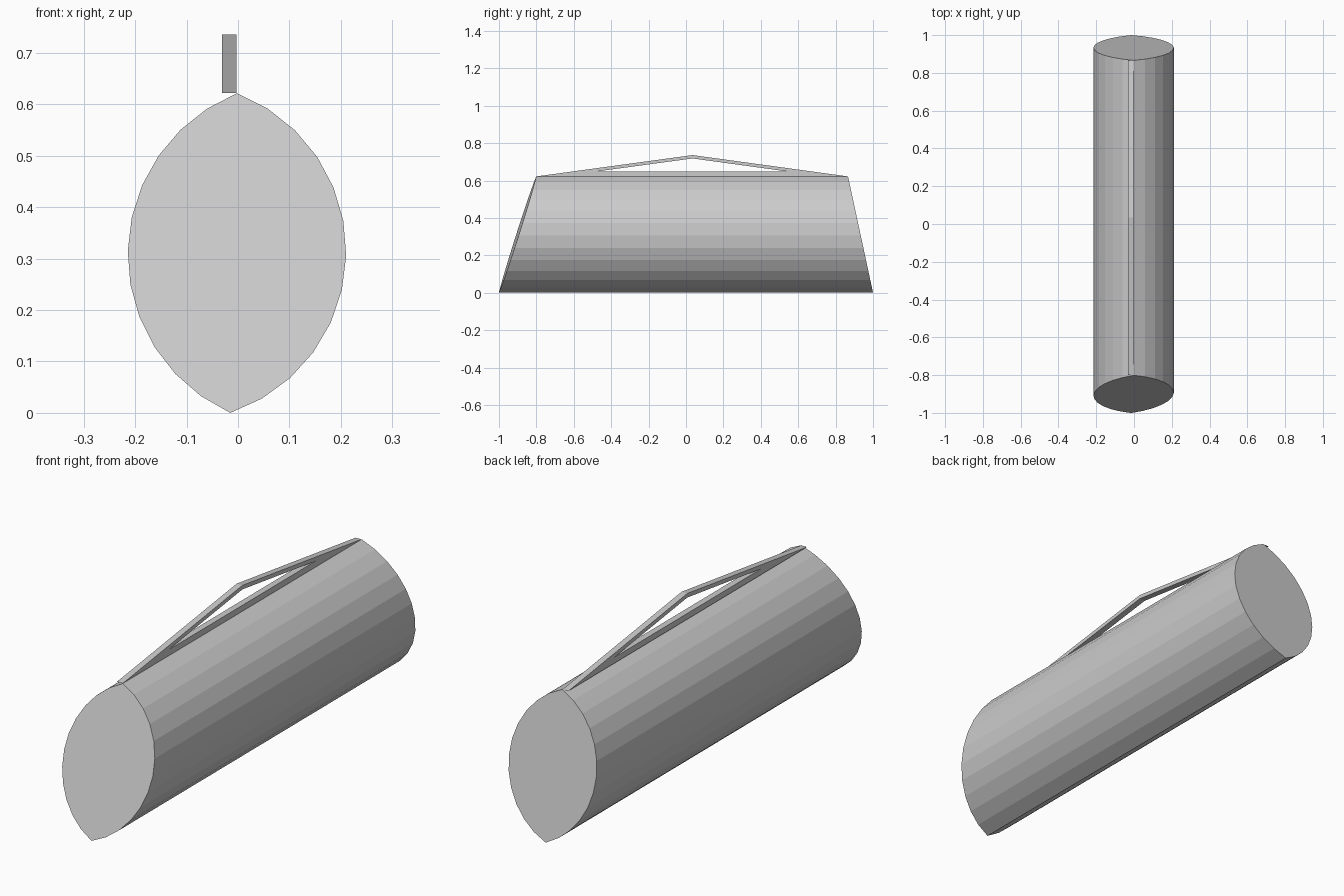
import bpy, bmesh, math

cube = bpy.data.objects.get("Cube")
if cube:
    bpy.data.objects.remove(cube, do_unlink=True)

grey = bpy.data.materials.new("plain grey")
grey.use_nodes = True
grey.diffuse_color = (0.6, 0.6, 0.6, 1)
grey.node_tree.nodes["Principled BSDF"].inputs["Base Color"].default_value = (0.6, 0.6, 0.6, 1)


def bridge(bm, a, b):
    """Join two closed loops with a ring of quads."""
    n = len(a)
    for i in range(n):
        j = (i + 1) % n
        bm.faces.new((a[i], a[j], b[j], b[i]))


def finish(name, bm):
    bmesh.ops.recalc_face_normals(bm, faces=bm.faces)
    mesh = bpy.data.meshes.new(name)
    bm.to_mesh(mesh)
    bm.free()
    mesh.materials.append(grey)
    obj = bpy.data.objects.new(name, mesh)
    bpy.context.collection.objects.link(obj)


def arc(start, end, sag, steps=12):
    """Circular arc bulging to the right of start -> end, without its end point."""
    dx, dz = end[0] - start[0], end[1] - start[1]
    chord = math.hypot(dx, dz)
    ux, uz = dx / chord, dz / chord
    r = (chord ** 2 / 4 + sag ** 2) / (2 * sag)
    half = math.asin(chord / 2 / r)
    points = []
    for i in range(steps):
        t = half * (2 * i / steps - 1)
        along = chord / 2 + r * math.sin(t)
        out = r * math.cos(t) - r + sag
        points.append((start[0] + ux * along + uz * out,
                       start[1] + uz * along - ux * out))
    return points


# Body: pointed oval profile run lengthwise between two slanted ends
bottom, top = (-0.015, 0), (-0.002, 0.622)
profile = arc(bottom, top, 0.219) + arc(top, bottom, 0.206)
bm = bmesh.new()
front = [bm.verts.new((x, -1 + 0.32 * z + 0.035 * x, z)) for x, z in profile]
back = [bm.verts.new((x, 1 - 0.215 * z, z)) for x, z in profile]
bridge(bm, front, back)
bm.faces.new(front)
bm.faces.new(back)
finish("body", bm)

# Handle: thin triangular plate with a triangular opening
outer = [(-0.8, 0.622), (0.865, 0.622), (0.035, 0.736)]
inner = [(-0.48, 0.648), (0.545, 0.648), (0.035, 0.718)]
bm = bmesh.new()
loops = [[bm.verts.new((x, y, z)) for y, z in shape]
         for x in (-0.031, -0.003) for shape in (outer, inner)]
left_out, left_in, right_out, right_in = loops
for a, b in ((left_out, left_in), (right_out, right_in),
             (left_out, right_out), (left_in, right_in)):
    bridge(bm, a, b)
finish("handle", bm)
